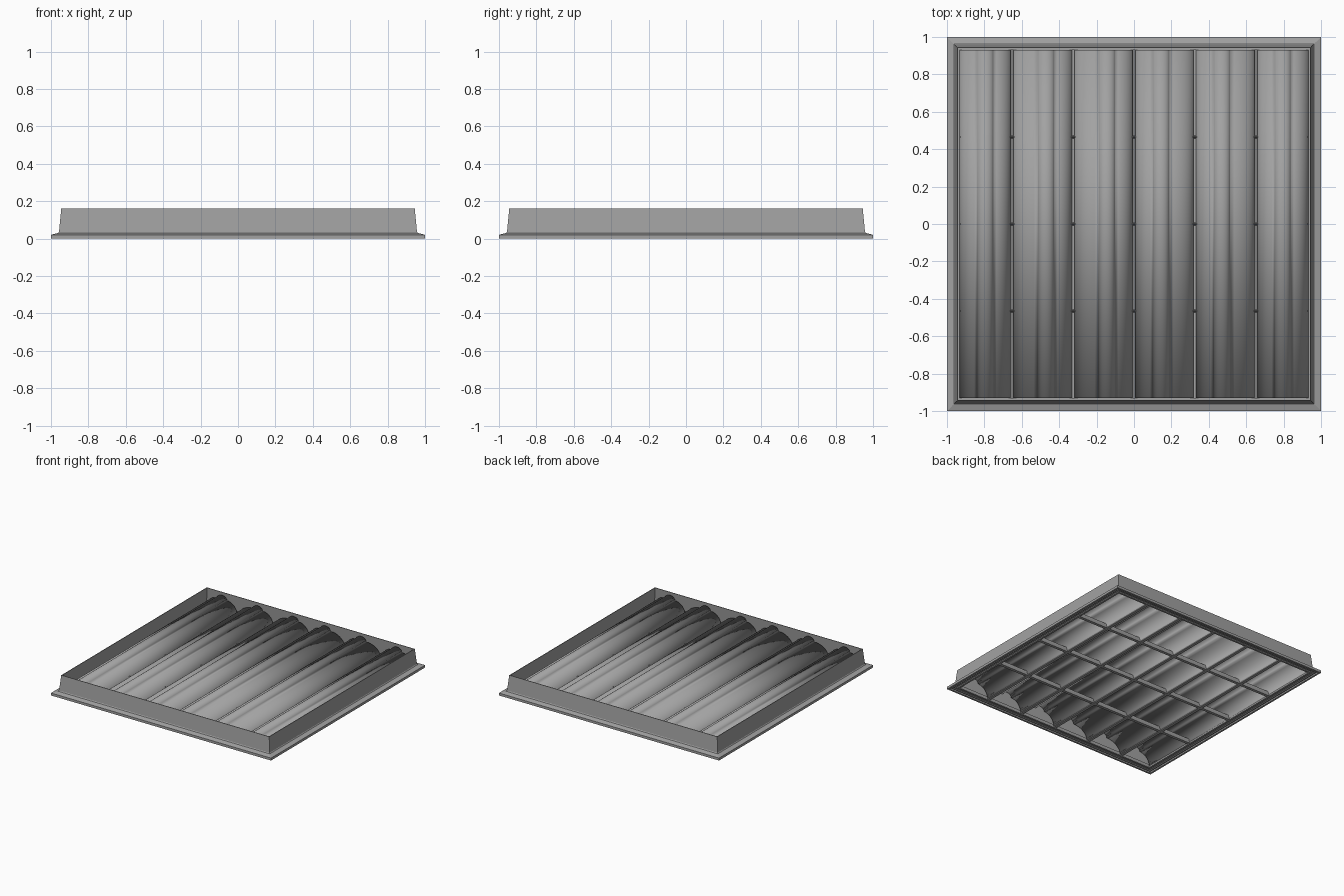
import bpy, bmesh, math

if "Cube" in bpy.data.objects:
    bpy.data.objects.remove(bpy.data.objects["Cube"], do_unlink=True)

metal = bpy.data.materials.new("grey metal")
metal.use_nodes = True
GREY = (0.36, 0.36, 0.36, 1)
metal.diffuse_color = GREY
metal.node_tree.nodes["Principled BSDF"].inputs["Base Color"].default_value = GREY


def finish(name, bm, smooth=False):
    bmesh.ops.recalc_face_normals(bm, faces=bm.faces[:])
    mesh = bpy.data.meshes.new(name)
    bm.to_mesh(mesh)
    bm.free()
    mesh.materials.append(metal)
    obj = bpy.data.objects.new(name, mesh)
    bpy.context.collection.objects.link(obj)
    if smooth:
        bpy.ops.object.select_all(action='DESELECT')
        obj.select_set(True)
        bpy.context.view_layer.objects.active = obj
        bpy.ops.object.shade_smooth_by_angle(angle=math.radians(35))
    return obj


def square_ring(name, profile):
    """Sweep a closed (radius, height) profile round a square."""
    bm = bmesh.new()
    corners = [(1, 1), (-1, 1), (-1, -1), (1, -1)]
    rows = [[bm.verts.new((r * sx, r * sy, z)) for r, z in profile] for sx, sy in corners]
    n = len(profile)
    for k in range(4):
        a, b = rows[k], rows[(k + 1) % 4]
        for i in range(n):
            j = (i + 1) % n
            bm.faces.new((a[i], a[j], b[j], b[i]))
    return finish(name, bm)


def extrude_y(name, profile, half, closed=False, smooth=False):
    """Stretch an (x, z) profile along y."""
    bm = bmesh.new()
    a = [bm.verts.new((x, -half, z)) for x, z in profile]
    b = [bm.verts.new((x, half, z)) for x, z in profile]
    n = len(profile)
    for i in range(n if closed else n - 1):
        j = (i + 1) % n
        bm.faces.new((a[i], a[j], b[j], b[i]))
    if closed:
        bm.faces.new(a)
        bm.faces.new(b)
    return finish(name, bm, smooth)


# Housing: flange and tapered wall
square_ring("housing", [(1, 0), (1, .02), (.962, .03), (.957, .036), (.945, .16),
                        (.94, .16), (.951, .03), (.965, .016), (.985, .012), (.985, 0)])
# Inner door frame with a stepped underside
square_ring("door_frame", [(.975, .004), (.975, .012), (.94, .022), (.94, .03), (.93, .03),
                           (.93, .004), (.945, .004), (.95, .01), (.965, .01), (.968, .004)])


def reflector_profile(left, right, lamp):
    """Two curved flanks with a raised channel for the tube."""
    r, base, shoulder, steps = .043, .012, .108, 9
    pts = []
    for i in range(steps + 1):
        t = i / steps * math.pi / 2
        pts.append((left + (lamp - r - left) * (1 - math.cos(t)),
                    base + (shoulder - base) * math.sin(t)))
    for i in range(1, 9):
        t = math.pi * (1 - i / 9)
        pts.append((lamp + r * math.cos(t), shoulder + .032 * math.sin(t)))
    for i in range(steps, -1, -1):
        t = i / steps * math.pi / 2
        pts.append((right - (right - lamp - r) * (1 - math.cos(t)),
                    base + (shoulder - base) * math.sin(t)))
    return pts


# Six lamp reflectors, mirrored in pairs
bays = [(.007, .318, .145), (.333, .645, .47), (.66, .932, .795)]
for n, (near, far, lamp) in enumerate(bays, 1):
    for side, s in (("left", 1), ("right", -1)):
        lo, hi = sorted((near * s, far * s))
        obj = extrude_y(f"reflector_{side}_{n}", reflector_profile(lo, hi, lamp * s), .93, smooth=True)
        shell = obj.modifiers.new("thickness", 'SOLIDIFY')
        shell.thickness = .003
        shell.offset = 0

# Long rails between the reflectors
for n, x in enumerate((-.652, -.326, 0, .326, .652), 1):
    extrude_y(f"rail_{n}", [(x - .012, .004), (x + .012, .004), (x + .008, .014), (x - .008, .014)],
              .93, closed=True)

# Cross blades, wedge shaped
for n, y in enumerate((-.465, 0, .465), 1):
    blade = extrude_y(f"cross_blade_{n}",
                      [(-.012, .004), (.012, .004), (.004, .03), (.003, .045), (-.003, .045), (-.004, .03)],
                      .93, closed=True)
    blade.rotation_euler.z = math.pi / 2
    blade.location.y = y
